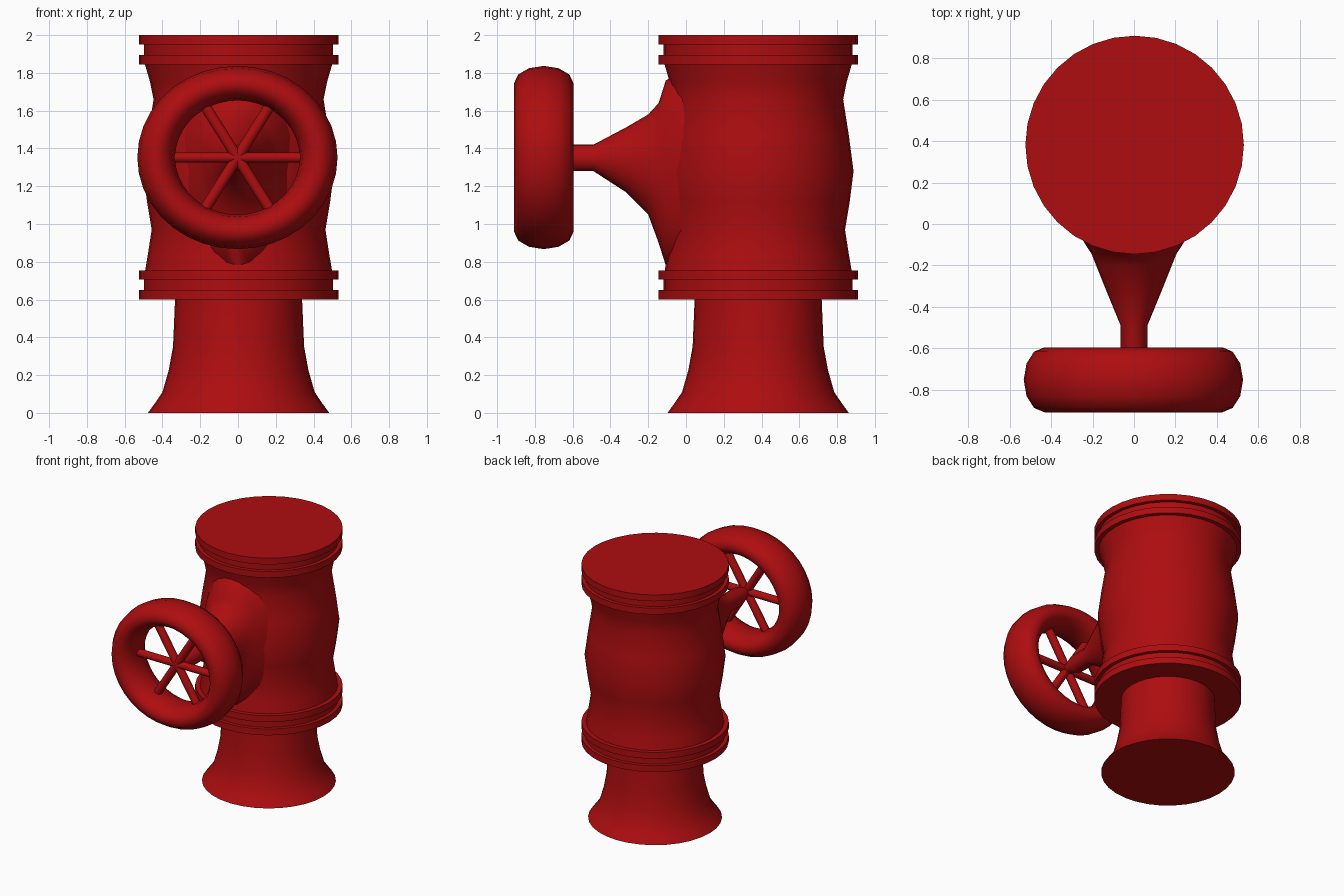
import bpy, bmesh, math
from mathutils import Matrix, Vector

if "Cube" in bpy.data.objects:
    bpy.data.objects.remove(bpy.data.objects["Cube"])

red = bpy.data.materials.new("valve_red")
red.diffuse_color = (0.42, 0.004, 0.005, 1)
red.use_nodes = True
red.node_tree.nodes["Principled BSDF"].inputs["Base Color"].default_value = red.diffuse_color
AXIS = Vector((0.003, 0.382, 0))      # vertical pipe axis
HUB = Vector((-0.003, -0.753, 1.352))  # wheel centre


def finish(name, bm, angle=40):
    bmesh.ops.recalc_face_normals(bm, faces=bm.faces)
    me = bpy.data.meshes.new(name)
    bm.to_mesh(me)
    bm.free()
    ob = bpy.data.objects.new(name, me)
    bpy.context.collection.objects.link(ob)
    me.materials.append(red)
    bpy.ops.object.select_all(action='DESELECT')
    ob.select_set(True)
    bpy.context.view_layer.objects.active = ob
    bpy.ops.object.shade_smooth_by_angle(angle=math.radians(angle))
    return ob


def loft(name, rings, closed=False, angle=40):
    """Skin a list of equal-length point rings; cap the ends unless closed."""
    bm = bmesh.new()
    vs = [[bm.verts.new(p) for p in r] for r in rings]
    n = len(vs[0])
    pairs = list(zip(vs, vs[1:])) + ([(vs[-1], vs[0])] if closed else [])
    for a, b in pairs:
        for i in range(n):
            j = (i + 1) % n
            bm.faces.new((a[i], a[j], b[j], b[i]))
    if not closed:
        bm.faces.new(vs[0])
        bm.faces.new(vs[-1])
    return finish(name, bm, angle)


def turned(name, profile, n=32, angle=40):
    """Lathe (radius, z) pairs about the pipe axis."""
    return loft(name, [[AXIS + Vector((r * math.cos(2 * math.pi * i / n),
                                       r * math.sin(2 * math.pi * i / n), z))
                        for i in range(n)] for r, z in profile], angle=angle)


# flared foot pipe
turned("foot_pipe", [(0.48, 0), (0.44, 0.055), (0.403, 0.11), (0.37, 0.225),
                     (0.347, 0.35), (0.336, 0.61)])

# bulging valve body
turned("valve_body", [(0.497, 0.74), (0.48, 0.84), (0.46, 0.97), (0.485, 1.12), (0.505, 1.28),
                      (0.48, 1.47), (0.45, 1.66), (0.468, 1.75), (0.497, 1.85)])

# paired flange rings with a groove between
for name, z in (("lower_flange", 0.6), ("upper_flange", 1.845)):
    turned(name, [(0.528, z), (0.528, z + 0.05), (0.5, z + 0.05), (0.5, z + 0.105),
                  (0.528, z + 0.105), (0.528, z + 0.155)])

# bonnet and stem: elliptical sections (y, half width, bottom z, top z)
sections = [(-0.75, 0.03, 1.32, 1.38), (-0.64, 0.065, 1.28, 1.42), (-0.49, 0.065, 1.28, 1.42),
            (-0.32, 0.135, 1.17, 1.51), (-0.2, 0.183, 1.05, 1.58),
            (-0.145, 0.205, 0.9, 1.64), (-0.107, 0.23, 0.78, 1.76), (0.03, 0.31, 0.75, 1.83)]
rings = []
for y, w, lo, hi in sections:
    ring = []
    for i in range(24):
        a = 2 * math.pi * i / 24
        s = math.sin(a)
        mid = 1.35 if lo < 1.35 < hi else (lo + hi) / 2
        ring.append((w * math.cos(a), y, mid + s * ((hi - mid) if s > 0 else (mid - lo))))
    rings.append(ring)
loft("bonnet_and_stem", rings, angle=50)

# handwheel rim, slightly flattened in height
rim = []
for i in range(36):
    a = 2 * math.pi * i / 36
    ring = []
    for j in range(12):
        t = 2 * math.pi * j / 12
        r = 0.43 + 0.1 * math.cos(t)
        ring.append(HUB + Vector((r * math.cos(a), 0.157 * math.sin(t), 0.915 * r * math.sin(a))))
    rim.append(ring)
loft("handwheel_rim", rim, closed=True, angle=60)

# six spokes
bm = bmesh.new()
for k in range(3):
    m = (Matrix.Translation(HUB) @ Matrix.Diagonal((1, 1, 0.915, 1))
         @ Matrix.Rotation(math.radians(60 * k), 4, 'Y') @ Matrix.Rotation(math.pi / 2, 4, 'Y'))
    bmesh.ops.create_cone(bm, cap_ends=True, segments=10, radius1=0.031, radius2=0.031,
                          depth=0.8, matrix=m)
finish("handwheel_spokes", bm)
